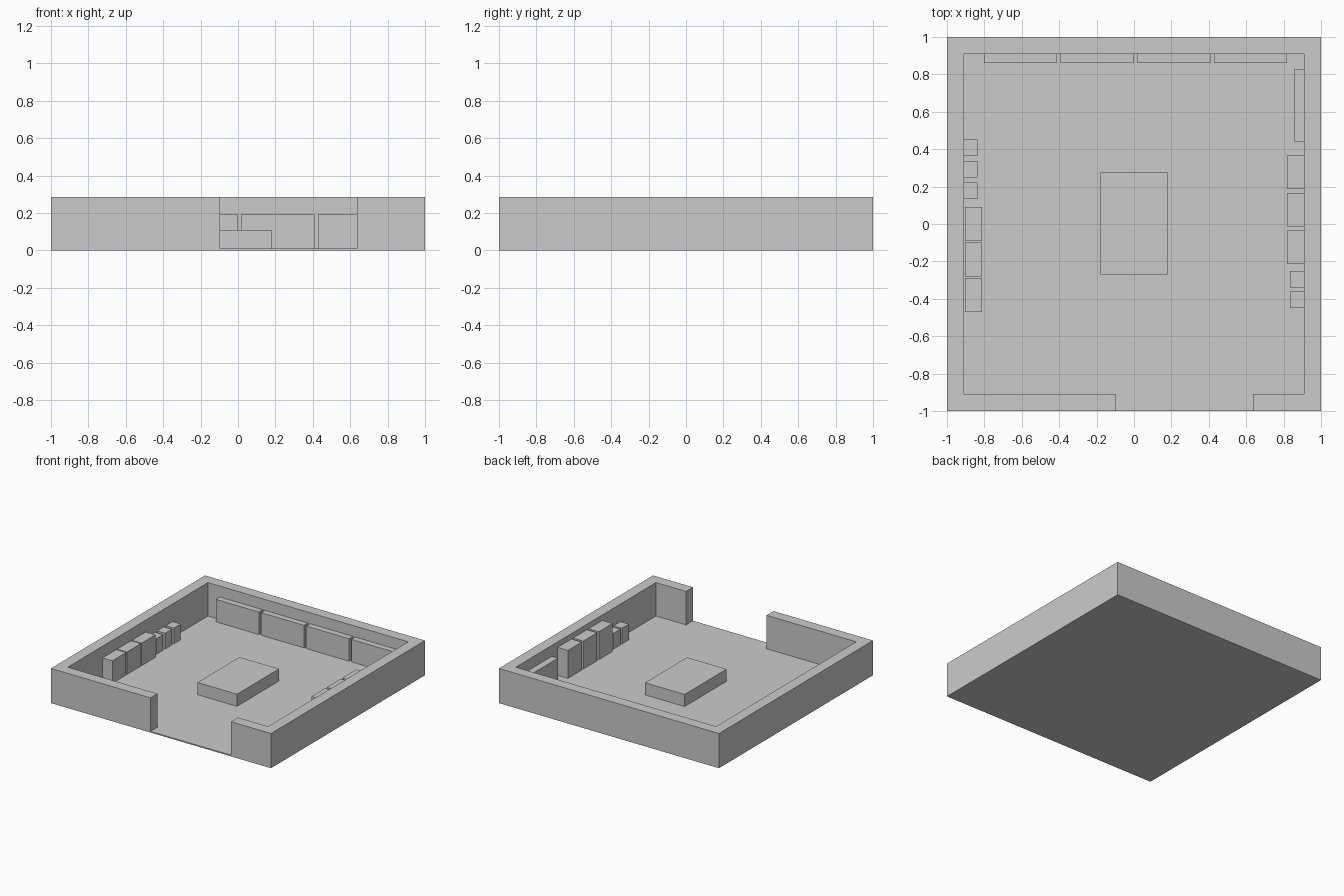
import bpy, bmesh

if "Cube" in bpy.data.objects:
    bpy.data.objects.remove(bpy.data.objects["Cube"])

FLOOR = 0.01


def prism(name, outline, z0, z1):
    """Extrude a closed xy outline (counter-clockwise) from z0 to z1."""
    bm = bmesh.new()
    face = bm.faces.new([bm.verts.new((x, y, z0)) for x, y in outline])
    ext = bmesh.ops.extrude_face_region(bm, geom=[face], use_keep_orig=True)
    top = [v for v in ext["geom"] if isinstance(v, bmesh.types.BMVert)]
    bmesh.ops.translate(bm, verts=top, vec=(0, 0, z1 - z0))
    bmesh.ops.recalc_face_normals(bm, faces=bm.faces)
    mesh = bpy.data.meshes.new(name)
    bm.to_mesh(mesh)
    bm.free()
    obj = bpy.data.objects.new(name, mesh)
    bpy.context.collection.objects.link(obj)
    return obj


def box(name, x0, x1, y0, y1, top, bottom=FLOOR):
    return prism(name, [(x0, y0), (x1, y0), (x1, y1), (x0, y1)], bottom, top)


# Room shell: solid block with the interior and front opening hollowed out
room = box("walls_and_floor", -1, 1, -1, 1, 0.285, 0)
hollow = prism("room_cutter", [
    (-0.91, -0.91), (-0.095, -0.91), (-0.095, -1.2), (0.637, -1.2),
    (0.637, -0.91), (0.91, -0.91), (0.91, 0.91), (-0.91, 0.91)], FLOOR, 0.5)
hollow.hide_render = True
cut = room.modifiers.new("hollow", "BOOLEAN")
cut.operation = "DIFFERENCE"
cut.solver = "EXACT"
cut.object = hollow
bpy.context.view_layer.objects.active = room
bpy.ops.object.modifier_apply(modifier=cut.name)
bpy.data.objects.remove(hollow)

# Central table
box("table", -0.18, 0.18, -0.27, 0.275, 0.11)

# Long shelves: four on the back wall, one on the right wall
for i in range(4):
    x = -0.802 + i * 0.41
    box(f"back_shelf_{i + 1}", x, x + 0.39, 0.86, 0.91, 0.195)
box("right_shelf", 0.855, 0.91, 0.44, 0.825, 0.195)

# Three cabinets along each side wall
for i in range(3):
    y = -0.47 + i * 0.19
    box(f"left_cabinet_{i + 1}", -0.903, -0.813, y, y + 0.18, 0.195)
    y = -0.215 + i * 0.201
    box(f"right_cabinet_{i + 1}", 0.817, 0.91, y, y + 0.18, 0.24)

# Small low boxes next to the cabinets
for i in range(3):
    y = 0.135 + i * 0.114
    box(f"left_small_box_{i + 1}", -0.91, -0.837, y, y + 0.088, 0.14)
for i in range(2):
    y = -0.45 + i * 0.11
    box(f"right_small_box_{i + 1}", 0.835, 0.91, y, y + 0.09, 0.14)
